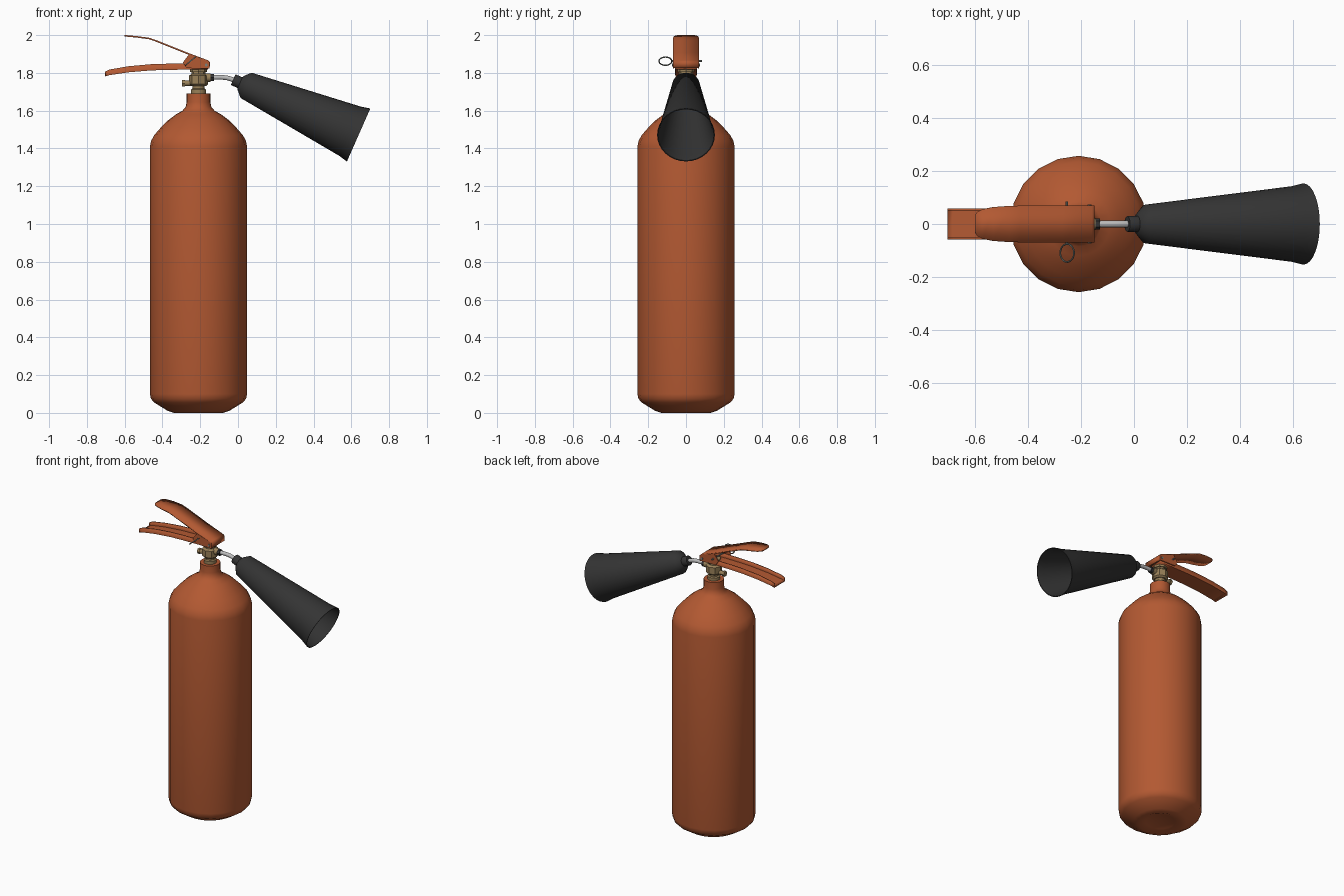
import bpy, bmesh, math
from mathutils import Matrix, Vector

if "Cube" in bpy.data.objects:
    bpy.data.objects.remove(bpy.data.objects["Cube"])


def material(name, color):
    m = bpy.data.materials.new(name)
    m.use_nodes = True
    m.diffuse_color = (*color, 1)
    m.node_tree.nodes["Principled BSDF"].inputs["Base Color"].default_value = (*color, 1)
    return m


RED = material("orange red paint", (0.45, 0.1, 0.032))
BLACK = material("black plastic", (0.034, 0.034, 0.034))
BRASS = material("brass", (0.32, 0.22, 0.1))
STEEL = material("pale steel", (0.5, 0.5, 0.5))
WIRE = material("dull wire", (0.2, 0.22, 0.2))

CX = -0.209  # axis of the cylinder and valve


def finish(obj, mat, angle=40):
    obj.data.materials.append(mat)
    bpy.ops.object.select_all(action='DESELECT')
    obj.select_set(True)
    bpy.context.view_layer.objects.active = obj
    bpy.ops.object.shade_smooth_by_angle(angle=math.radians(angle))
    return obj


def from_bmesh(name, bm, mat, angle=40):
    bmesh.ops.remove_doubles(bm, verts=bm.verts, dist=1e-5)
    bmesh.ops.recalc_face_normals(bm, faces=bm.faces)
    me = bpy.data.meshes.new(name)
    bm.to_mesh(me)
    bm.free()
    obj = bpy.data.objects.new(name, me)
    bpy.context.collection.objects.link(obj)
    return finish(obj, mat, angle)


def lathe(name, profile, mat, origin, axis=(0, 0, 1), sides=20):
    """Revolve (radius, distance) points around an axis."""
    place = Matrix.Translation(origin) @ Vector(axis).to_track_quat('Z', 'Y').to_matrix().to_4x4()
    bm = bmesh.new()
    rings = []
    for r, d in profile:
        turn = [2 * math.pi * i / sides for i in range(sides)]
        rings.append([bm.verts.new(place @ Vector((r * math.cos(a), r * math.sin(a), d))) for a in turn])
    for low, high in zip(rings, rings[1:]):
        for i in range(sides):
            j = (i + 1) % sides
            bm.faces.new((low[i], low[j], high[j], high[i]))
    return from_bmesh(name, bm, mat)


def rod(name, start, end, radius, mat, sides=12):
    start, end = Vector(start), Vector(end)
    length = (end - start).length
    return lathe(name, [(0, 0), (radius, 0), (radius, length), (0, length)], mat, start, end - start, sides)


def pressed_sheet(name, rows, mat, thickness=0.008):
    """Sheet metal along x: rows of (x, z, half width, rim height)."""
    bm = bmesh.new()
    strips = []
    for x, z, w, rim in rows:
        section = [(-w, rim), (-w, 0), (w, 0), (w, rim)] if rim else [(-w, 0), (w, 0)]
        strips.append([bm.verts.new((x, y, z + up)) for y, up in section])
    for a, b in zip(strips, strips[1:]):
        for i in range(len(a) - 1):
            bm.faces.new((a[i], a[i + 1], b[i + 1], b[i]))
    obj = from_bmesh(name, bm, mat, 30)
    mod = obj.modifiers.new("thickness", 'SOLIDIFY')
    mod.thickness = thickness
    mod.offset = 0
    return obj


def plate(name, outline, y, thickness, mat):
    """Flat side plate from an (x, z) outline."""
    bm = bmesh.new()
    face = bm.faces.new([bm.verts.new((x, y - thickness / 2, z)) for x, z in outline])
    grown = bmesh.ops.extrude_face_region(bm, geom=[face])["geom"]
    bmesh.ops.translate(bm, verts=[v for v in grown if isinstance(v, bmesh.types.BMVert)], vec=(0, thickness, 0))
    return from_bmesh(name, bm, mat, 30)


# Cylinder body with dished base, domed shoulder and neck
lathe("cylinder_body", [
    (0, 0.02), (0.09, 0.015), (0.13, 0), (0.165, 0.012), (0.235, 0.055), (0.252, 0.075),
    (0.257, 0.1), (0.257, 1.41), (0.251, 1.44), (0.235, 1.47), (0.2, 1.51), (0.16, 1.55),
    (0.12, 1.58), (0.085, 1.6), (0.068, 1.62), (0.063, 1.645), (0.063, 1.692), (0, 1.692),
], RED, (CX, 0, 0))

# Brass valve: threaded stem, hexagonal body and top flange
lathe("valve_stem", [(0.04, 1.68), (0.04, 1.712), (0.032, 1.717), (0.032, 1.745), (0, 1.745)],
      BRASS, (CX, 0, 0), sides=16)
lathe("valve_body", [(0, 1.73), (0.04, 1.73), (0.05, 1.74), (0.05, 1.785), (0.036, 1.795), (0.036, 1.805),
                     (0.044, 1.805), (0.044, 1.83), (0, 1.83)], BRASS, (CX, 0, 0), sides=8)
rod("valve_side_port", (CX, 0, 1.745), (-0.28, 0, 1.745), 0.014, BRASS)
rod("valve_side_cap", (-0.28, 0, 1.745), (-0.296, 0, 1.745), 0.019, BRASS, 6)
rod("valve_outlet", (CX, 0, 1.775), (-0.145, 0, 1.775), 0.022, BRASS)
rod("outlet_nut", (-0.147, 0, 1.775), (-0.128, 0, 1.775), 0.021, BLACK, 6)

# Bent steel discharge pipe
curve = bpy.data.curves.new("discharge_pipe", 'CURVE')
curve.dimensions = '3D'
curve.bevel_depth = 0.013
curve.bevel_resolution = 3
spline = curve.splines.new('POLY')
bend = [(-0.14, 1.776), (-0.09, 1.777), (-0.06, 1.774), (-0.035, 1.767), (0.0, 1.752)]
spline.points.add(len(bend) - 1)
for point, (x, z) in zip(spline.points, bend):
    point.co = (x, 0, z, 1)
pipe = bpy.data.objects.new("discharge_pipe", curve)
bpy.context.collection.objects.link(pipe)
bpy.ops.object.select_all(action='DESELECT')
pipe.select_set(True)
bpy.context.view_layer.objects.active = pipe
bpy.ops.object.convert(target='MESH')
finish(bpy.context.view_layer.objects.active, STEEL)

# Hollow discharge horn with collar and flared lip
lathe("discharge_horn", [
    (0, -0.075), (0.028, -0.075), (0.031, -0.07), (0.031, -0.035), (0.042, -0.03), (0.073, 0),
    (0.142, 0.6), (0.152, 0.645), (0.153, 0.651), (0.148, 0.651), (0.138, 0.6), (0.065, 0.02), (0, 0.02),
], BLACK, (0.043, 0, 1.734), (0.596, 0, -0.263), sides=32)

# Upper squeeze lever: flat sheet with rounded tip and folded front
pressed_sheet("upper_lever", [
    (-0.6, 1.996, 0.03, 0), (-0.592, 1.996, 0.045, 0), (-0.57, 1.994, 0.056, 0), (-0.53, 1.99, 0.064, 0),
    (-0.47, 1.982, 0.068, 0), (-0.43, 1.968, 0.069, 0), (-0.27, 1.904, 0.069, 0), (-0.16, 1.863, 0.069, 0),
    (-0.152, 1.855, 0.069, 0), (-0.154, 1.825, 0.069, 0),
], RED)
for side, y in (("right", -0.066), ("left", 0.066)):
    plate(side + "_lever_cheek", [(-0.26, 1.897), (-0.292, 1.855), (-0.272, 1.825), (-0.152, 1.823),
                                  (-0.152, 1.86)], y, 0.007, RED)

# Lower carrying handle: channel with raised rims
pressed_sheet("lower_handle", [
    (-0.703, 1.784, 0.054, 0.022), (-0.68, 1.791, 0.054, 0.027), (-0.58, 1.806, 0.054, 0.029),
    (-0.46, 1.816, 0.054, 0.03), (-0.36, 1.819, 0.054, 0.03), (-0.27, 1.82, 0.054, 0.03),
    (-0.16, 1.822, 0.054, 0.03),
], RED)

# Hinge rivet, safety pin and pull ring
rod("hinge_rivet", (-0.168, -0.074, 1.842), (-0.168, 0.074, 1.842), 0.008, WIRE)
rod("safety_pin", (-0.253, -0.075, 1.862), (-0.253, 0.085, 1.862), 0.005, WIRE, 8)
bpy.ops.mesh.primitive_torus_add(major_radius=0.034, minor_radius=0.0035, major_segments=24, minor_segments=6,
                                 location=(-0.252, -0.109, 1.862), rotation=(0, math.radians(-40), 0))
ring = bpy.context.object
ring.name = "pull_ring"
finish(ring, WIRE, 60)
